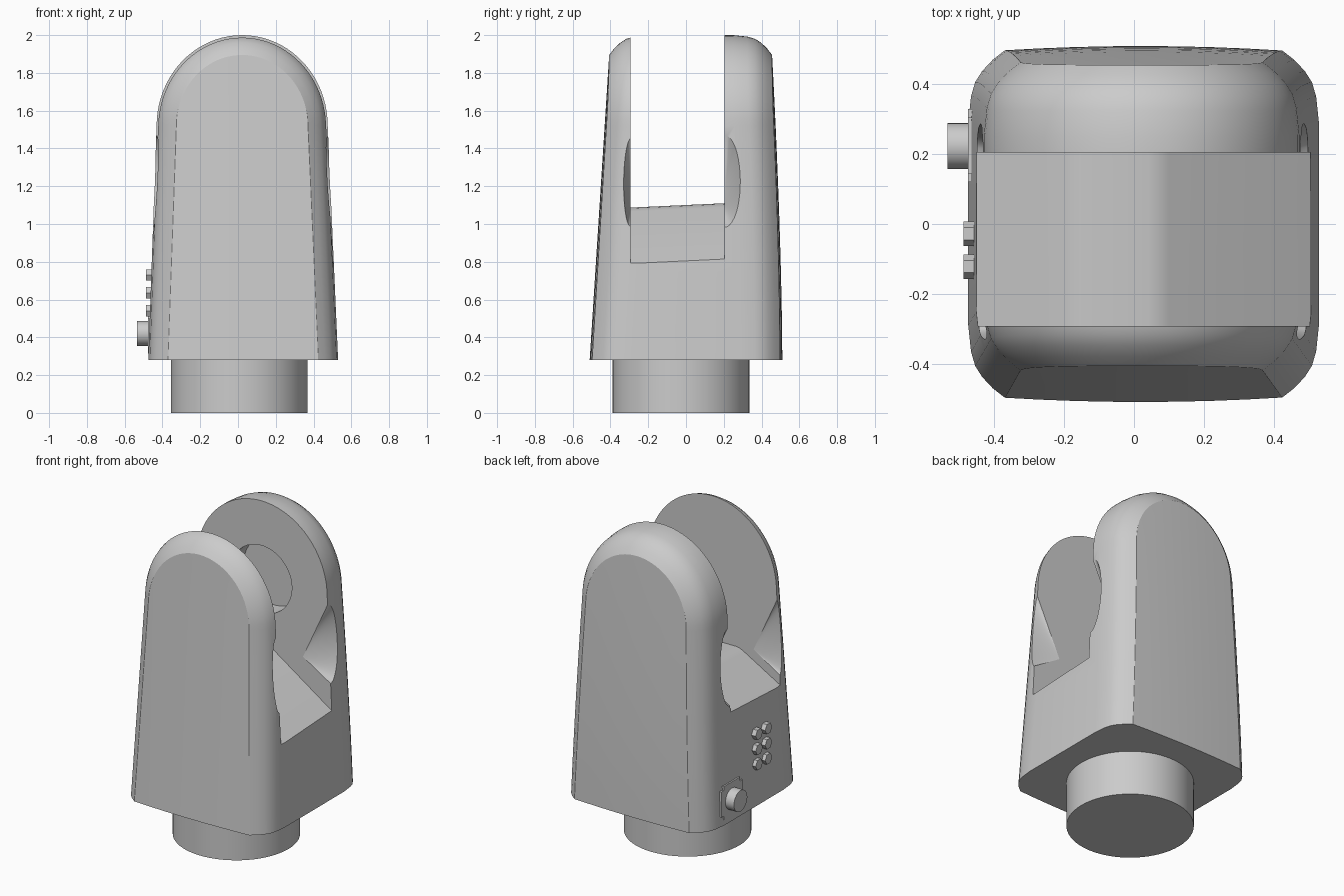
import bpy, bmesh, math
from mathutils import Matrix, Vector

cube = bpy.data.objects.get("Cube")
if cube:
    bpy.data.objects.remove(cube, do_unlink=True)

grey = bpy.data.materials.new("light_grey")
grey.use_nodes = True
grey.diffuse_color = (0.6, 0.6, 0.6, 1)
grey.node_tree.nodes["Principled BSDF"].inputs["Base Color"].default_value = (0.6, 0.6, 0.6, 1)

BASE, SPRING, TOP = 0.28, 1.52, 2.0
MID = 0.022


def make_object(name, bm):
    bmesh.ops.recalc_face_normals(bm, faces=bm.faces)
    mesh = bpy.data.meshes.new(name)
    bm.to_mesh(mesh)
    bm.free()
    mesh.materials.append(grey)
    obj = bpy.data.objects.new(name, mesh)
    bpy.context.collection.objects.link(obj)
    return obj


def smooth(obj, degrees=30):
    bpy.ops.object.select_all(action='DESELECT')
    obj.select_set(True)
    bpy.context.view_layer.objects.active = obj
    bpy.ops.object.shade_smooth_by_angle(angle=math.radians(degrees))


def cylinder(name, centre, radius, depth, axis='Z', sides=64):
    bm = bmesh.new()
    turn = {'Z': Matrix(), 'X': Matrix.Rotation(math.pi / 2, 4, 'Y'),
            'Y': Matrix.Rotation(math.pi / 2, 4, 'X')}[axis]
    bmesh.ops.create_cone(bm, cap_ends=True, segments=sides, radius1=radius,
                          radius2=radius, depth=depth,
                          matrix=Matrix.Translation(centre) @ turn)
    return make_object(name, bm)


def arch(inset):
    """Arch outline in x and z, from lower right over the top to lower left."""
    steps, turns = 8, 40
    right = [(0.53 - 0.055 * i / steps - inset, BASE + (SPRING - BASE) * i / steps)
             for i in range(steps)]
    left = [(-0.475 + 0.044 * i / steps + inset, BASE + (SPRING - BASE) * i / steps)
            for i in range(steps)]
    crown = [(MID + (0.453 - inset) * math.cos(math.pi * i / turns),
              SPRING + (TOP - SPRING - inset) * math.sin(math.pi * i / turns))
             for i in range(turns + 1)]
    return right + crown + left[::-1]


def wall_y(x, z, side):
    """Outer wall depth: leaning, and slightly bowed across its width."""
    t = (z - BASE) / (TOP - BASE)
    bow = 0.016 * ((x - MID) / 0.45) ** 2
    return -0.51 + 0.11 * t + bow if side < 0 else 0.51 - 0.06 * t ** 1.6 - bow


# Body: arch outlines stacked from front to back with rounded rims
def build_body():
    bm = bmesh.new()
    rim = [(0.105, 0), (0.07, 0.025), (0.04, 0.055), (0.02, 0.085), (0.008, 0.125), (0, 0.2)]
    rings = []
    for side, steps in ((-1, rim), (1, rim[::-1])):
        for inset, step in steps:
            rings.append([bm.verts.new((x, wall_y(x, z, side) - side * step, z))
                          for x, z in arch(inset)])
    for a, b in zip(rings, rings[1:]):
        for i in range(len(a) - 1):
            bm.faces.new((a[i], a[i + 1], b[i + 1], b[i]))
    # Front and back walls as rows across the arch
    cols = 8
    for ring, side in ((rings[0], -1), (rings[-1], 1)):
        half = len(ring) // 2
        rows = []
        for i in range(half):
            r, l = ring[i], ring[-1 - i]
            row = [r]
            for c in range(1, cols):
                p = r.co.lerp(l.co, c / cols)
                row.append(bm.verts.new((p.x, wall_y(p.x, p.z, side), p.z)))
            rows.append(row + [l])
        for a, b in zip(rows, rows[1:]):
            for c in range(cols):
                bm.faces.new((a[c], a[c + 1], b[c + 1], b[c]))
        for c in range(cols):
            bm.faces.new((rows[-1][c], rows[-1][c + 1], ring[half]))
    bmesh.ops.holes_fill(bm, edges=[e for e in bm.edges if e.is_boundary], sides=0)
    return make_object("body", bm)


# Slot cutter: open channel with a ridge floor falling away to both sides
def slot_cutter():
    bm = bmesh.new()
    floor = [(-1, 0.62), (-0.2, 1.075), (-0.17, 1.09), (-0.14, 1.095),
             (0.04, 1.095), (0.07, 1.09), (0.1, 1.075), (1, 0.465)]
    outline = floor + [(1, 2.5), (-1, 2.5)]
    ends = [[bm.verts.new((x, y, z + lift)) for x, z in outline]
            for y, lift in ((-0.293, -0.008), (0.205, 0.015))]
    n = len(outline)
    for ring in ends:
        bm.faces.new(ring)
    for i in range(n):
        j = (i + 1) % n
        bm.faces.new((ends[0][i], ends[0][j], ends[1][j], ends[1][i]))
    return make_object("slot_cutter", bm)


# Scoop cutter: flattened cone opening outward along the inner plate edge
def scoop_cutter(side, y, depth):
    bm = bmesh.new()
    tip = bm.verts.new((MID + side * 0.285, y, 1.1))
    n = 40
    base = []
    for i in range(n):
        a = math.tau * i / n
        base.append(bm.verts.new((MID + side * 0.555, y + 1.5 * depth * math.cos(a),
                                  1.31 + 0.375 * math.sin(a))))
    bm.faces.new(base)
    for i in range(n):
        bm.faces.new((tip, base[i], base[(i + 1) % n]))
    return make_object("scoop_cutter", bm)


body = build_body()
cutters = [slot_cutter(),
           cylinder("socket_cutter", (0.02, 0.23, 1.51), 0.21, 0.2, 'Y')]
for side in (-1, 1):
    cutters.append(scoop_cutter(side, 0.205, 0.083))
    cutters.append(scoop_cutter(side, -0.293, 0.04))

bpy.context.view_layer.objects.active = body
for cutter in cutters:
    cutter.hide_render = True
    mod = body.modifiers.new("cut", 'BOOLEAN')
    mod.operation = 'DIFFERENCE'
    mod.solver = 'EXACT'
    mod.object = cutter
    bpy.ops.object.modifier_apply(modifier=mod.name)
    bpy.data.objects.remove(cutter, do_unlink=True)
smooth(body)

# Round foot
smooth(cylinder("foot", (0.007, -0.026, 0.15), 0.362, 0.3))

# Side knob on its mounting plate
bm = bmesh.new()
bmesh.ops.create_cube(bm, size=1, matrix=Matrix.Translation((-0.455, 0.225, 0.42))
                      @ Matrix.Diagonal((0.042, 0.21, 0.21, 1)))
bmesh.ops.bevel(bm, geom=[e for e in bm.edges
                          if abs((e.verts[0].co - e.verts[1].co).x) > 0.01],
                offset=0.025, segments=4, affect='EDGES')
make_object("knob_plate", bm)
smooth(cylinder("knob", (-0.49, 0.223, 0.42), 0.066, 0.09, 'X', 40))

# Two columns of small hexagonal buttons
for col, y in enumerate((-0.028, -0.122)):
    for row in range(3):
        cylinder(f"button_{col}_{row}", (-0.465, y, 0.54 + 0.095 * row), 0.035, 0.046, 'X', 6)
